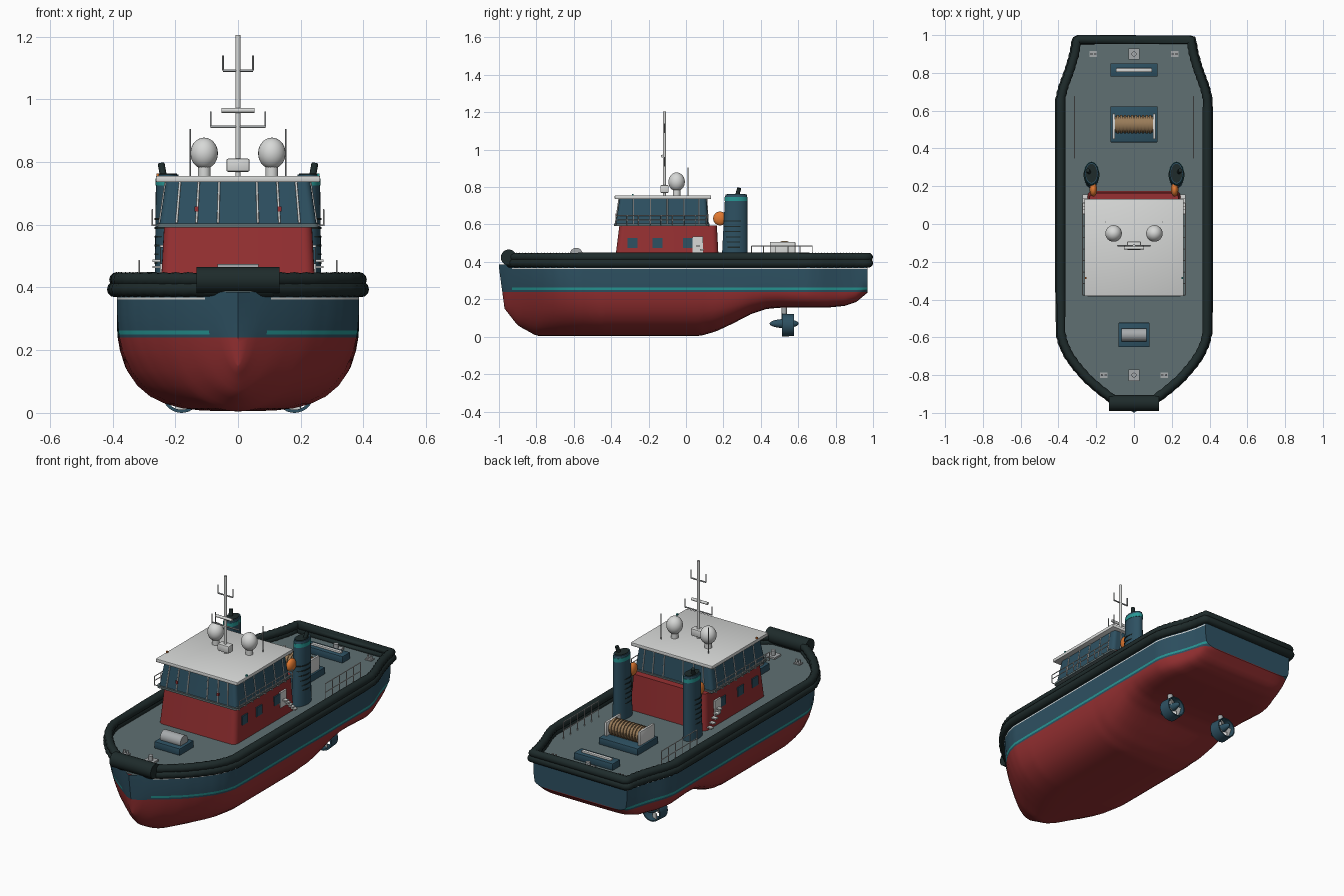
import bpy, bmesh, math
from mathutils import Vector, Matrix

cube = bpy.data.objects.get("Cube")
if cube:
    bpy.data.objects.remove(cube)

# Materials
PALETTE = {"navy": (.027, .082, .122), "red": (.31, .03, .032), "deck_grey": (.115, .163, .17),
           "rubber": (.013, .024, .024), "white": (.68, .69, .68), "teal": (.02, .31, .3),
           "rope_tan": (.32, .2, .1), "orange": (.75, .19, .03), "metal": (.38, .4, .41)}
MATS = {}
for key, rgb in PALETTE.items():
    m = bpy.data.materials.new(key)
    m.use_nodes = True
    m.diffuse_color = (*rgb, 1)
    m.node_tree.nodes["Principled BSDF"].inputs["Base Color"].default_value = (*rgb, 1)
    MATS[key] = m


def finish(name, bm, *colors):
    bmesh.ops.recalc_face_normals(bm, faces=bm.faces)
    me = bpy.data.meshes.new(name)
    bm.to_mesh(me)
    bm.free()
    ob = bpy.data.objects.new(name, me)
    bpy.context.collection.objects.link(ob)
    for c in colors:
        me.materials.append(MATS[c])
    return ob


def box(name, color, center, size, bevel=0):
    bm = bmesh.new()
    bmesh.ops.create_cube(bm, size=1, matrix=Matrix.Translation(center) @ Matrix.Diagonal((*size, 1)))
    if bevel:
        bmesh.ops.bevel(bm, geom=bm.edges[:], offset=bevel, segments=2, affect='EDGES', profile=.5)
    return finish(name, bm, color)


def rod(name, color, a, b, r, sides=12):
    a, b = Vector(a), Vector(b)
    bm = bmesh.new()
    rot = (b - a).to_track_quat('Z', 'Y').to_matrix().to_4x4()
    bmesh.ops.create_cone(bm, cap_ends=True, segments=sides, radius1=r, radius2=r, depth=(b - a).length,
                          matrix=Matrix.Translation((a + b) / 2) @ rot)
    return finish(name, bm, color)


def ball(name, color, center, radii):
    bm = bmesh.new()
    bmesh.ops.create_uvsphere(bm, u_segments=24, v_segments=14, radius=1,
                              matrix=Matrix.Translation(center) @ Matrix.Diagonal((*radii, 1)))
    return finish(name, bm, color)


def loft(name, color, rings):
    bm = bmesh.new()
    rows = [[bm.verts.new(p) for p in ring] for ring in rings]
    for lo, hi in zip(rows, rows[1:]):
        for i in range(len(lo)):
            j = (i + 1) % len(lo)
            bm.faces.new((lo[i], lo[j], hi[j], hi[i]))
    bm.faces.new(rows[0])
    bm.faces.new(rows[-1])
    return finish(name, bm, color)


def round_rect(hw, y0, y1, z, r):
    ring = []
    for k, (cx, cy) in enumerate(((hw - r, y1 - r), (r - hw, y1 - r), (r - hw, y0 + r), (hw - r, y0 + r))):
        for s in range(6):
            a = (k + s / 5) * math.pi / 2
            ring.append((cx + r * math.cos(a), cy + r * math.sin(a), z))
    return ring


def oval(cx, cy, rx, ry, z):
    return [(cx + rx * math.cos(i * math.tau / 28), cy + ry * math.sin(i * math.tau / 28), z) for i in range(28)]


def interp(table, y):
    for (y0, v0), (y1, v1) in zip(table, table[1:]):
        if y <= y1:
            return v0 + (v1 - v0) * max(0, y - y0) / (y1 - y0)
    return table[-1][1]


# Hull: half-beam and keel height along the length
BEAM = [(-.97, .045), (-.94, .092), (-.88, .172), (-.82, .242), (-.75, .303), (-.69, .345), (-.63, .372),
        (-.57, .386), (.66, .386), (.72, .372), (.82, .335), (.9, .312), (.97, .3)]
KEEL = [(-.97, .15), (-.9, .06), (-.8, .005), (.08, .005), (.16, .028), (.25, .07), (.35, .122),
        (.43, .148), (.5, .155), (.75, .155), (.85, .165), (.91, .185), (.97, .235)]
# Fullness of the cross-section: sharp at the bow, round amidships, boxy at the stern
FULLNESS = [(-.97, 1.7), (-.8, 2), (-.45, 3.2), (.1, 3.2), (.9, 8)]
WATER, SHEER, DECK = .24, .37, .388
LEVELS = [.25, .262, .31, .362, .368, .386]


def section(y):
    k, b, n = interp(KEEL, y), interp(BEAM, y), interp(FULLNESS, y)
    zs = [k + (WATER - k) * q for q in (0, .01, .04, .1, .2, .35, .55, .8, 1)] + LEVELS
    pts = []
    for z in zs:
        t = min(1, (z - k) / (SHEER - k))
        pts.append((b * (1 - (1 - t) ** n) ** (1 / n), y, z))
    return pts


stations = [section(-.97 + 1.94 * i / 97) for i in range(98)]
stem = [(0, -.97 - .03 * (p[2] - .15) / .22, p[2]) for p in stations[0]]
stations.insert(0, [(0, max(y, -1), z) for x, y, z in stem])
bm = bmesh.new()
grid = [[[bm.verts.new((s * x, y, z)) for x, y, z in st] for st in stations] for s in (1, -1)]
for side in grid:
    for a, b in zip(side, side[1:]):
        for i in range(len(a) - 1):
            f = bm.faces.new((a[i], b[i], b[i + 1], a[i + 1]))
            c = f.calc_center_median()
            f.material_index = 0 if c.z < WATER else 1
            if c.y > -.93 and .25 < c.z < .262:
                f.material_index = 2
            if c.y > -.93 and .362 < c.z < .368:
                f.material_index = 3
left, right = grid[0][-1], grid[1][-1]
for i in range(len(left) - 1):
    f = bm.faces.new((left[i], left[i + 1], right[i + 1], right[i]))
    f.material_index = int(left[i].co.z >= WATER - .001)
bmesh.ops.remove_doubles(bm, verts=bm.verts, dist=.00005)
finish("hull", bm, "red", "navy", "teal", "white")

# Deck plate and rubber fenders following the beam outline
edge = [(interp(BEAM, y) - .002, y) for y in [-.97 + 1.938 * i / 80 for i in range(81)]]
outline = edge + [(-x, y) for x, y in reversed(edge)]
loft("deck", "deck_grey", [[(x, y, z) for x, y in outline] for z in (.375, DECK)])


def fender(name, z, out, r):
    ys = [-.94 + .0165 * i for i in range(23)] + [-.3, 0, .3, .6] + [.66 + .0165 * i for i in range(20)]
    half = [(interp(BEAM, y) + out, y) for y in ys] + [(.29 + out, .976)]
    path = half + [(-x, y) for x, y in reversed(half)]
    cu = bpy.data.curves.new(name, 'CURVE')
    cu.dimensions = '3D'
    cu.bevel_depth, cu.bevel_resolution = r, 4
    sp = cu.splines.new('POLY')
    sp.points.add(len(path) - 1)
    sp.use_cyclic_u = True
    for i, (p, (x, y)) in enumerate(zip(sp.points, path)):
        p.co = (x, y, z, 1)
        p.radius = .88 if i % 2 and abs(y - .05) > .6 else 1
    cu.materials.append(MATS["rubber"])
    bpy.context.collection.objects.link(bpy.data.objects.new(name, cu))


fender("upper_fender", .425, .001, .024)
fender("lower_fender", .394, .007, .025)
rod("bow_fender", "rubber", (-.132, -.948, .424), (.132, -.948, .424), .042, 24)

# Deckhouse, bridge and roof
loft("deckhouse", "red", [round_rect(.247, -.382, .176, DECK, .03), round_rect(.236, -.356, .165, .595, .03)])
loft("bridge_walkway", "deck_grey", [round_rect(.258, -.385, .125, z, .02) for z in (.592, .604)])
loft("bridge", "navy", [round_rect(.25, -.375, .118, .604, .02), round_rect(.23, -.355, .11, .74, .02)])
box("roof", "white", (0, -.124, .746), (.524, .515, .02), .004)
for x in (-.185, -.125, -.06, .06, .125, .185):
    rod("front_mullion", "white", (x * 1.06, -.377, .606), (x, -.358, .738), .0036)
    rod("rear_mullion", "white", (x * 1.06, .119, .606), (x, .111, .738), .003)

# Mast with crossarms
MY = -.115
rod("mast", "white", (0, MY, .75), (0, MY, 1.205), .008)
box("mast_base", "white", (0, MY, .79), (.074, .045, .042), .006)
rod("radar_bar", "white", (-.052, MY - .012, .965), (.052, MY - .012, .965), .008)
for z, w in ((.913, .087), (1.092, .048)):
    rod("crossarm", "metal", (-w, MY, z), (w, MY, z), .004)
    for s in (-1, 1):
        rod("crossarm_tip", "metal", (s * w, MY, z), (s * w, MY, z + .048), .003)

# Parts repeated on both sides
for s in (-1, 1):
    for y in (-.28, -.19, -.1, -.01, .07):
        rod("side_mullion", "white", (s * .251, y, .606), (s * .231, y, .738), .003)
    for y in (-.285, -.153, .01):
        box("side_window", "navy", (s * .2405, y, .502), (.012, .053, .053))
    box("side_door", "white", (s * .242, .063, .49), (.014, .055, .09))
    for i in range(5):
        box("stair_step", "white", (s * .256, .065 + .02 * i, .485 - .02 * i), (.034, .022, .007))
    for z in (.623, .648):
        rod("bridge_rail", "white", (s * .273, -.375, z), (s * .273, .11, z), .0026)
    for i in range(9):
        y = -.375 + .0606 * i
        rod("bridge_rail_post", "white", (s * .273, y, .596), (s * .273, y, .648), .0024)
        rod("bridge_rail_foot", "white", (s * .25, y, .598), (s * .273, y, .598), .0024)
    # Roof gear
    rod("dome_base", "white", (s * .108, -.05, .75), (s * .108, -.05, .8), .02, 20)
    ball("satellite_dome", "white", (s * .108, -.05, .828), (.044, .044, .05))
    rod("whip_antenna", "metal", (s * .152, .01, .75), (s * .152, .01, .905), .0026)
    box("side_light", "teal" if s > 0 else "orange", (s * .256, -.285, .752), (.009, .01, .024))
    box("fire_alarm", "red", (s * .132, -.372, .65), (.012, .008, .016))
    # Funnel
    fx = s * .225
    loft("funnel", "navy", [oval(fx, .26, .041, .07, DECK), oval(fx, .268, .037, .06, .735)])
    loft("funnel_band", "teal", [oval(fx, .268, .0385, .0615, z) for z in (.725, .747)])
    loft("funnel_cap", "navy", [oval(fx, .268, .037, .06, .742), oval(fx, .268, .035, .057, .76)])
    loft("funnel_top", "rubber", [oval(fx, .268, .03, .05, z) for z in (.757, .763)])
    rod("exhaust_pipe", "rubber", (fx + s * .012, .272, .75), (fx + s * .02, .285, .795), .011)
    for i in range(6):
        z = .475 + .028 * i
        loft("funnel_louvre", "rubber", [oval(fx, .26, .042, .059, z + d) for d in (0, .006)])
    ball("life_raft", "orange", (s * .215, .182, .632), (.02, .037, .037))
    # Deck railing
    for z in (.435, .485):
        rod("deck_rail", "white", (s * .315, .35, z), (s * .315, .675, z), .0026)
    for i in range(6):
        y = .35 + .065 * i
        rod("deck_rail_post", "white", (s * .315, y, DECK), (s * .315, y, .485), .0024)
    # Cleats
    for x, y in ((.215, .9), (.16, -.8)):
        box("cleat_plate", "metal", (s * x, y, DECK + .003), (.04, .03, .006))
        for d in (-.01, .01):
            rod("cleat_post", "metal", (s * x + d, y, DECK), (s * x + d, y, DECK + .025), .006)
    # Thruster: nozzle ring, hub, strut and blades
    tx, ty, tz = s * .18, .545, .062
    prof = [(.062, -.033), (.058, .033), (.052, .033), (.052, -.033)]
    bm = bmesh.new()
    rows = [[bm.verts.new((tx + r * math.cos(a), ty + d, tz + r * math.sin(a))) for r, d in prof]
            for a in [i * math.tau / 32 for i in range(32)]]
    for i in range(32):
        for j in range(4):
            k, l = (i + 1) % 32, (j + 1) % 4
            bm.faces.new((rows[i][j], rows[k][j], rows[k][l], rows[i][l]))
    finish("thruster_nozzle", bm, "navy")
    ball("thruster_hub", "navy", (tx, .525, tz + .008), (.022, .078, .024))
    rod("thruster_strut", "metal", (tx, .525, .08), (tx, .525, .17), .014, 14)
    for i in range(4):
        blade = box("propeller_blade", "white", (0, 0, .033), (.044, .005, .036))
        blade.matrix_world = (Matrix.Translation((tx, ty, tz)) @ Matrix.Rotation(i * math.pi / 2, 4, 'Y')
                              @ Matrix.Rotation(.5, 4, 'Z'))

# Winches, towing bar and bitts on the centre line
box("bow_winch_base", "navy", (0, -.587, .407), (.165, .13, .04), .004)
rod("bow_winch_drum", "metal", (-.065, -.587, .44), (.065, -.587, .44), .035, 24)
box("tow_winch_base", "navy", (0, .527, .407), (.25, .19, .04), .004)
rod("tow_winch_drum", "rope_tan", (-.1, .527, .464), (.1, .527, .464), .043, 24)
for i in range(10):
    x = -.086 + .0191 * i
    rod("rope_turn", "rope_tan", (x - .006, .527, .464), (x + .006, .527, .464), .049, 24)
for s in (-1, 1):
    box("winch_stand", "white", (s * .107, .517, .464), (.014, .135, .084), .003)
box("tow_bar_base", "navy", (0, .815, .407), (.25, .07, .04), .004)
box("tow_bar", "white", (0, .815, .43), (.19, .02, .014), .003)
for y in (.9, -.8):
    box("bitt_plate", "metal", (0, y, DECK + .005), (.06, .06, .01))
    rod("bitt_post", "metal", (0, y, DECK), (0, y, .425), .013, 16)

# Smooth shading with sharp edges kept
bpy.ops.object.select_all(action='DESELECT')
for ob in bpy.context.collection.objects:
    if ob.type == 'MESH' and len(ob.data.polygons) > 6:
        ob.select_set(True)
        bpy.context.view_layer.objects.active = ob
bpy.ops.object.shade_smooth_by_angle(angle=math.radians(35))
